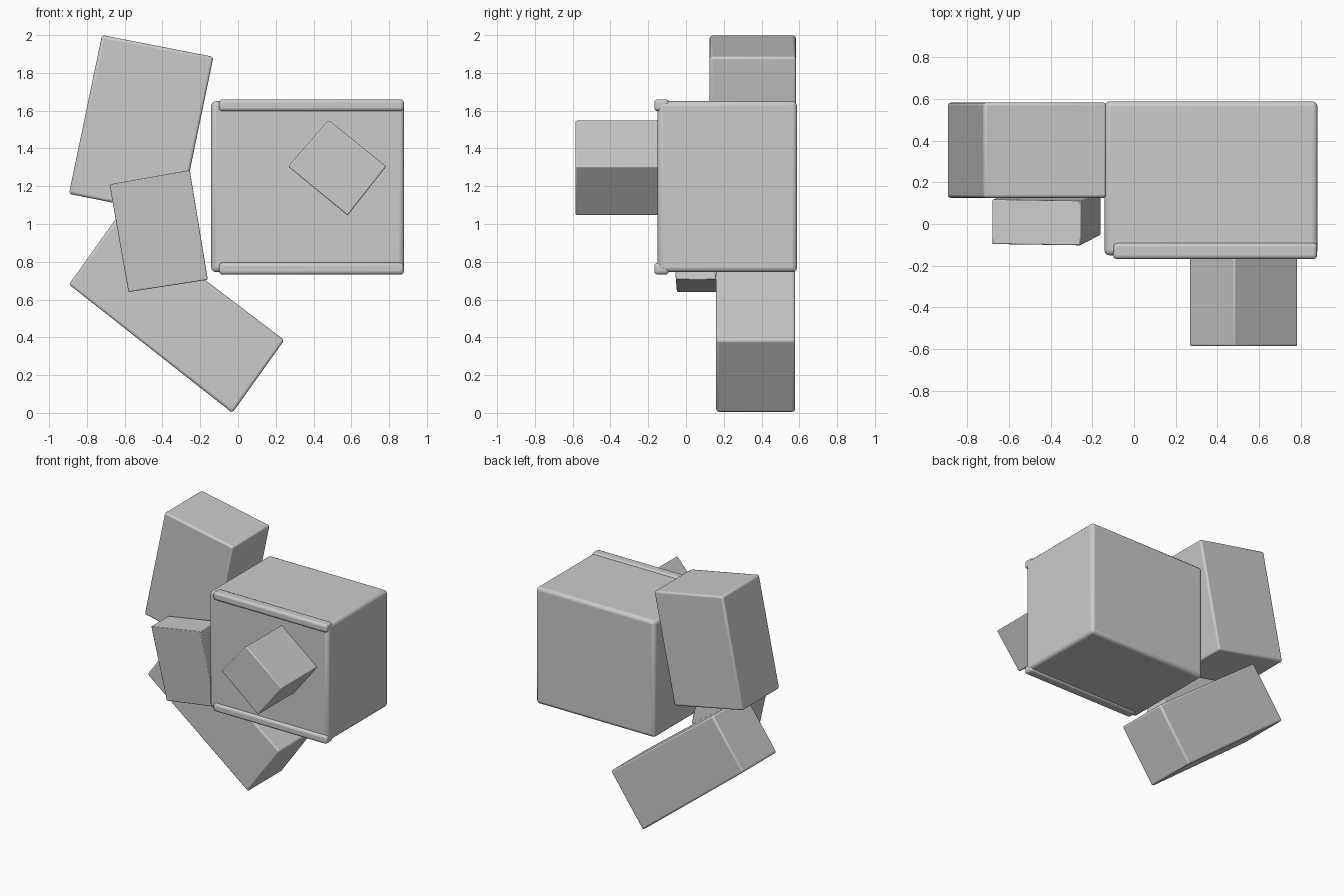
import bpy, bmesh, math

if "Cube" in bpy.data.objects:
    bpy.data.objects.remove(bpy.data.objects["Cube"])


def slab(name, corners, front, back, bevel=0.012, lean=0.0, segments=3):
    """Box from four (x, z) corners; lean shifts y per unit of height."""
    mid = sum(z for _, z in corners) / 4
    bm = bmesh.new()
    rings = []
    for y in (front, back):
        rings.append([bm.verts.new((x, y + lean * (z - mid), z)) for x, z in corners])
    bm.faces.new(rings[0])
    bm.faces.new(rings[1][::-1])
    for i in range(4):
        j = (i + 1) % 4
        bm.faces.new((rings[0][i], rings[1][i], rings[1][j], rings[0][j]))
    bmesh.ops.recalc_face_normals(bm, faces=bm.faces)
    mesh = bpy.data.meshes.new(name)
    bm.to_mesh(mesh)
    bm.free()
    obj = bpy.data.objects.new(name, mesh)
    bpy.context.collection.objects.link(obj)
    # Softened edges
    mod = obj.modifiers.new("soft_edges", 'BEVEL')
    mod.width = bevel
    mod.segments = segments
    bpy.context.view_layer.objects.active = obj
    obj.select_set(True)
    bpy.ops.object.shade_smooth_by_angle(angle=math.radians(35))
    obj.select_set(False)
    return obj


def rect(x0, x1, z0, z1):
    return [(x0, z0), (x1, z0), (x1, z1), (x0, z1)]


# Large upright block, with a rolled lip along its top and bottom front edges
slab("large_block", rect(-0.142, 0.88, 0.745, 1.65), -0.150, 0.588, 0.025)
for label, z0, z1 in (("top_lip", 1.597, 1.66), ("bottom_lip", 0.732, 0.795)):
    slab(label, rect(-0.10, 0.878, z0, z1), -0.168, -0.09, 0.018)

# Small block turned on its corner, sticking out of the front
slab("front_block", [(0.58, 1.045), (0.785, 1.305), (0.48, 1.55), (0.265, 1.305)],
     -0.585, -0.13, 0.008)

# Tall tilted block at the upper left
slab("upper_block", [(-0.895, 1.16), (-0.305, 1.04), (-0.13, 1.885), (-0.72, 2.0)],
     0.125, 0.582, 0.015)

# Long slanted block at the bottom
slab("lower_block", [(-0.03, 0.0), (0.245, 0.385), (-0.63, 1.05), (-0.895, 0.68)],
     0.16, 0.578, 0.014)

# Thin leaning block in front of the two left blocks
slab("leaning_block", [(-0.58, 0.64), (-0.16, 0.705), (-0.255, 1.285), (-0.68, 1.21)],
     -0.075, 0.138, 0.005, lean=-0.085, segments=2)
